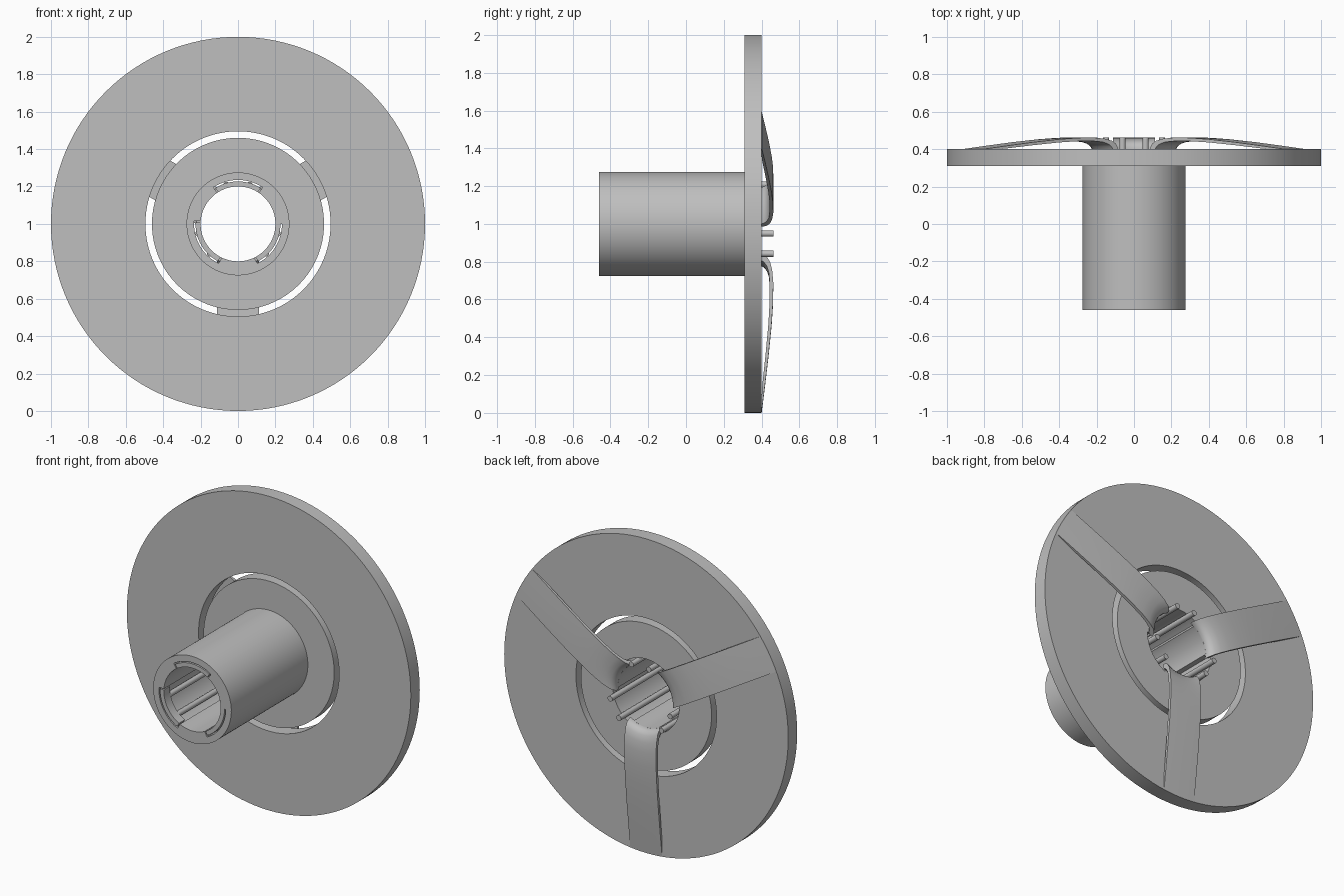
import bpy, bmesh, math
from mathutils import Vector

if "Cube" in bpy.data.objects:
    bpy.data.objects.remove(bpy.data.objects["Cube"])

grey = bpy.data.materials.new("plain grey")
grey.diffuse_color = (0.52, 0.52, 0.52, 1)
grey.use_nodes = True
grey.node_tree.nodes["Principled BSDF"].inputs["Base Color"].default_value = grey.diffuse_color
CENTRE_Z = 1.0


def finish(name, bm):
    bmesh.ops.remove_doubles(bm, verts=bm.verts, dist=1e-5)
    bmesh.ops.recalc_face_normals(bm, faces=bm.faces)
    mesh = bpy.data.meshes.new(name)
    bm.to_mesh(mesh)
    bm.free()
    mesh.materials.append(grey)
    obj = bpy.data.objects.new(name, mesh)
    bpy.context.collection.objects.link(obj)
    bpy.ops.object.select_all(action='DESELECT')
    obj.select_set(True)
    bpy.context.view_layer.objects.active = obj
    bpy.ops.object.shade_smooth_by_angle(angle=math.radians(30))
    return obj


def polar(r, y, deg):
    a = math.radians(deg)
    return Vector((r * math.cos(a), y, CENTRE_Z + r * math.sin(a)))


def skin(name, loops, closed):
    """Join a row of closed cross-section loops into a solid."""
    bm = bmesh.new()
    rows = [[bm.verts.new(p) for p in loop] for loop in loops]
    n = len(rows[0])
    for i in range(len(rows) if closed else len(rows) - 1):
        a, b = rows[i], rows[(i + 1) % len(rows)]
        for j in range(n):
            k = (j + 1) % n
            bm.faces.new((a[j], a[k], b[k], b[j]))
    if not closed:
        bm.faces.new(rows[0])
        bm.faces.new(rows[-1])
    return finish(name, bm)


def arc_block(name, profile, start, end, steps):
    full = abs(end - start) >= 360
    angles = [start + (end - start) * i / steps for i in range(steps if full else steps + 1)]
    return skin(name, [[polar(r, y, a) for r, y in profile] for a in angles], full)


# Outer ring
arc_block("outer_ring", [(0.495, 0.31), (1, 0.31), (1, 0.4), (0.495, 0.4)], 0, 360, 128)

# Flanged sleeve with three grooves along the bore
GROOVES = (90, 210, 330)
HALF = 34
angles = sorted(set([i * 3.0 for i in range(120)]
                    + [g + s * (HALF + e) for g in GROOVES for s in (-1, 1) for e in (-0.1, 0.1)]))
loops = []
for a in angles:
    grooved = any(abs(a - g) < HALF for g in GROOVES)
    ri = 0.235 if grooved else 0.2
    profile = [(ri, -0.46), (0.275, -0.46), (0.275, 0.31), (0.46, 0.31), (0.46, 0.4), (ri, 0.4)]
    loops.append([polar(r, y, a) for r, y in profile])
skin("flanged_sleeve", loops, True)

# Front tongues and pairs of long pins in the grooves
for g in GROOVES:
    arc_block("front_tongue", [(0.2, -0.46), (0.227, -0.46), (0.227, -0.4), (0.2, -0.4)],
              g - HALF + 2, g + HALF - 2, 20)
    for side in (-1, 1):
        c = polar(0.217, 0, g + side * 16.5)
        ring = [(math.cos(t * math.pi / 8) * 0.017, math.sin(t * math.pi / 8) * 0.017)
                for t in range(16)]
        skin("pin", [[c + Vector((u, y, v)) for u, v in ring] for y in (-0.42, 0.463)], False)

# Three spring arms, bowed out from the back and joining sleeve to ring
OUTER = [(0.2, 0.395), (0.201, 0.412), (0.21, 0.43), (0.23, 0.445), (0.27, 0.456),
         (0.33, 0.462), (0.42, 0.461), (0.54, 0.453), (0.7, 0.437), (0.86, 0.418), (0.995, 0.401)]
INNER = [(0.98, 0.396), (0.86, 0.404), (0.7, 0.421), (0.54, 0.436), (0.42, 0.443),
         (0.33, 0.443), (0.28, 0.438), (0.25, 0.428), (0.232, 0.414), (0.222, 0.395)]
for heading in (30, 150, 270):
    h = math.radians(heading)
    out = Vector((math.cos(h), 0, math.sin(h)))
    across = Vector((-math.sin(h), 0, math.cos(h)))
    loops = []
    for i in range(17):
        w = -0.112 + 0.224 * i / 16
        loops.append([out * math.sqrt(r * r - w * w) + across * w + Vector((0, y, CENTRE_Z))
                      for r, y in OUTER + INNER])
    skin("spring_arm", loops, False)
